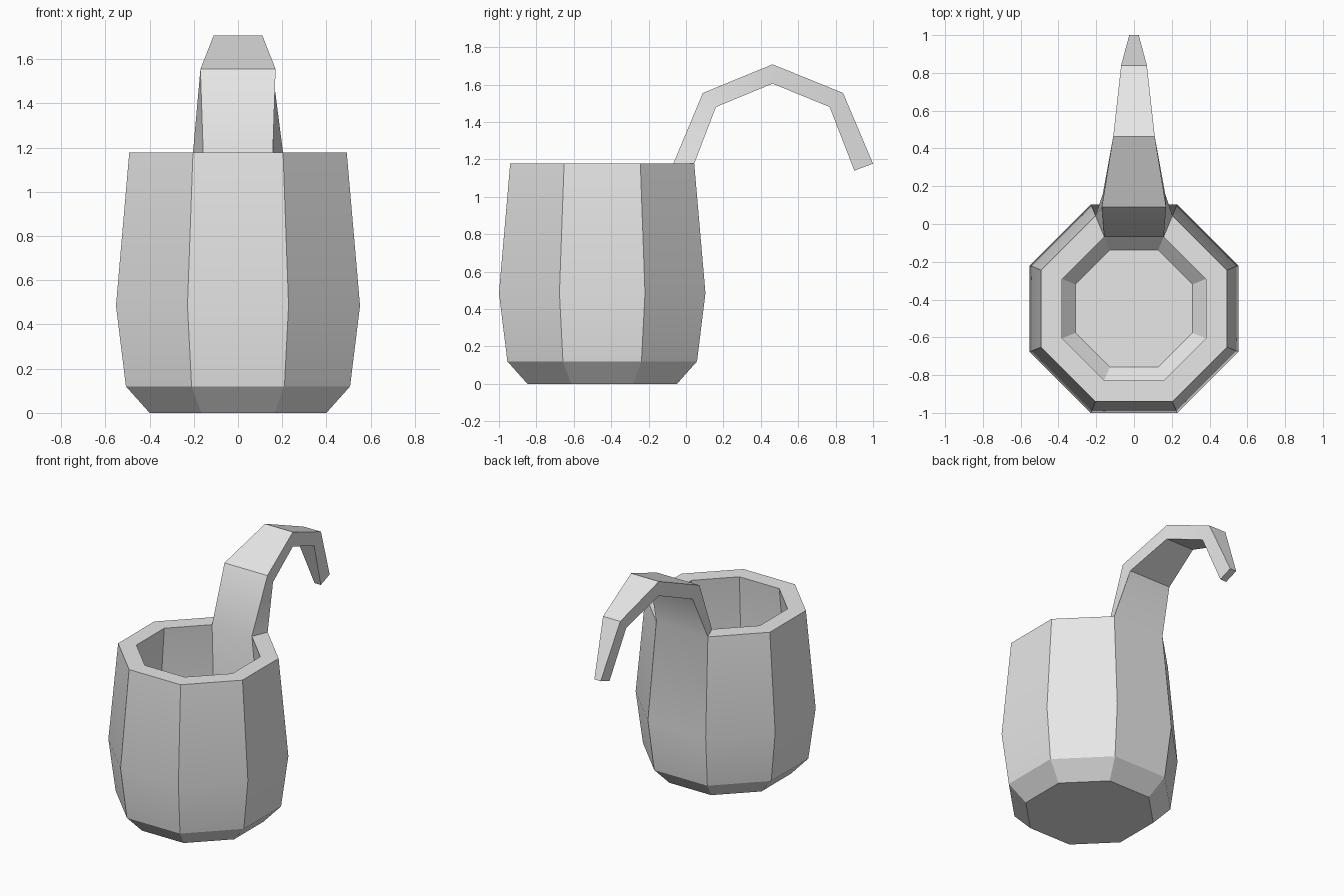
import bpy, bmesh, math

cube = bpy.data.objects.get("Cube")
if cube:
    bpy.data.objects.remove(cube)

SIDES = 8
CENTRE_Y = -0.448

# Wall profile (apothem, height): outside going up, then inside going down
PROFILE = [(0.40, 0.0), (0.507, 0.12), (0.552, 0.485), (0.492, 1.177),
           (0.38, 1.177), (0.438, 0.49), (0.40, 0.175), (0.31, 0.08)]
RIM = 3        # profile step that forms the rim
BACK = 1       # side of the octagon that faces backwards

# Handle stations: (y, z, half width) of the underside, then of the top side
HANDLE = [((0.16, 1.48, 0.165), (0.09, 1.555, 0.17)),
          ((0.463, 1.605, 0.11), (0.463, 1.708, 0.11)),
          ((0.768, 1.48, 0.065), (0.84, 1.555, 0.068)),
          ((0.90, 1.14, 0.025), (1.0, 1.177, 0.025))]

bm = bmesh.new()


def ring(apothem, z):
    radius = apothem / math.cos(math.pi / SIDES)
    angles = [(k + 0.5) * math.tau / SIDES for k in range(SIDES)]
    return [bm.verts.new((radius * math.cos(a), CENTRE_Y + radius * math.sin(a), z))
            for a in angles]


def bridge(a, b, skip=None):
    n = len(a)
    for i in range(n):
        if i != skip:
            j = (i + 1) % n
            bm.faces.new((a[i], a[j], b[j], b[i]))


# Cup: walls, base and inner floor, leaving the back of the rim open
rings = [ring(*p) for p in PROFILE]
for step in range(len(rings) - 1):
    bridge(rings[step], rings[step + 1], BACK if step == RIM else None)
bm.faces.new(rings[0])
bm.faces.new(rings[-1])

# Hooked handle growing out of the open piece of rim
outer, inner = rings[RIM], rings[RIM + 1]
section = [outer[BACK], outer[BACK + 1], inner[BACK + 1], inner[BACK]]
for (y0, z0, w0), (y1, z1, w1) in HANDLE:
    new = [bm.verts.new(co) for co in
           ((w0, y0, z0), (-w0, y0, z0), (-w1, y1, z1), (w1, y1, z1))]
    bridge(section, new)
    section = new
bm.faces.new(section)

bmesh.ops.recalc_face_normals(bm, faces=bm.faces)
mesh = bpy.data.meshes.new("ladle")
bm.to_mesh(mesh)
bm.free()

# Plain grey material
grey = bpy.data.materials.new("light grey")
grey.use_nodes = True
colour = (0.8, 0.8, 0.8, 1)
grey.diffuse_color = colour
grey.node_tree.nodes["Principled BSDF"].inputs["Base Color"].default_value = colour
mesh.materials.append(grey)

ladle = bpy.data.objects.new("ladle", mesh)
bpy.context.collection.objects.link(ladle)
bpy.ops.object.select_all(action="DESELECT")
ladle.select_set(True)
bpy.context.view_layer.objects.active = ladle
bpy.ops.object.shade_smooth_by_angle(angle=math.radians(30))
